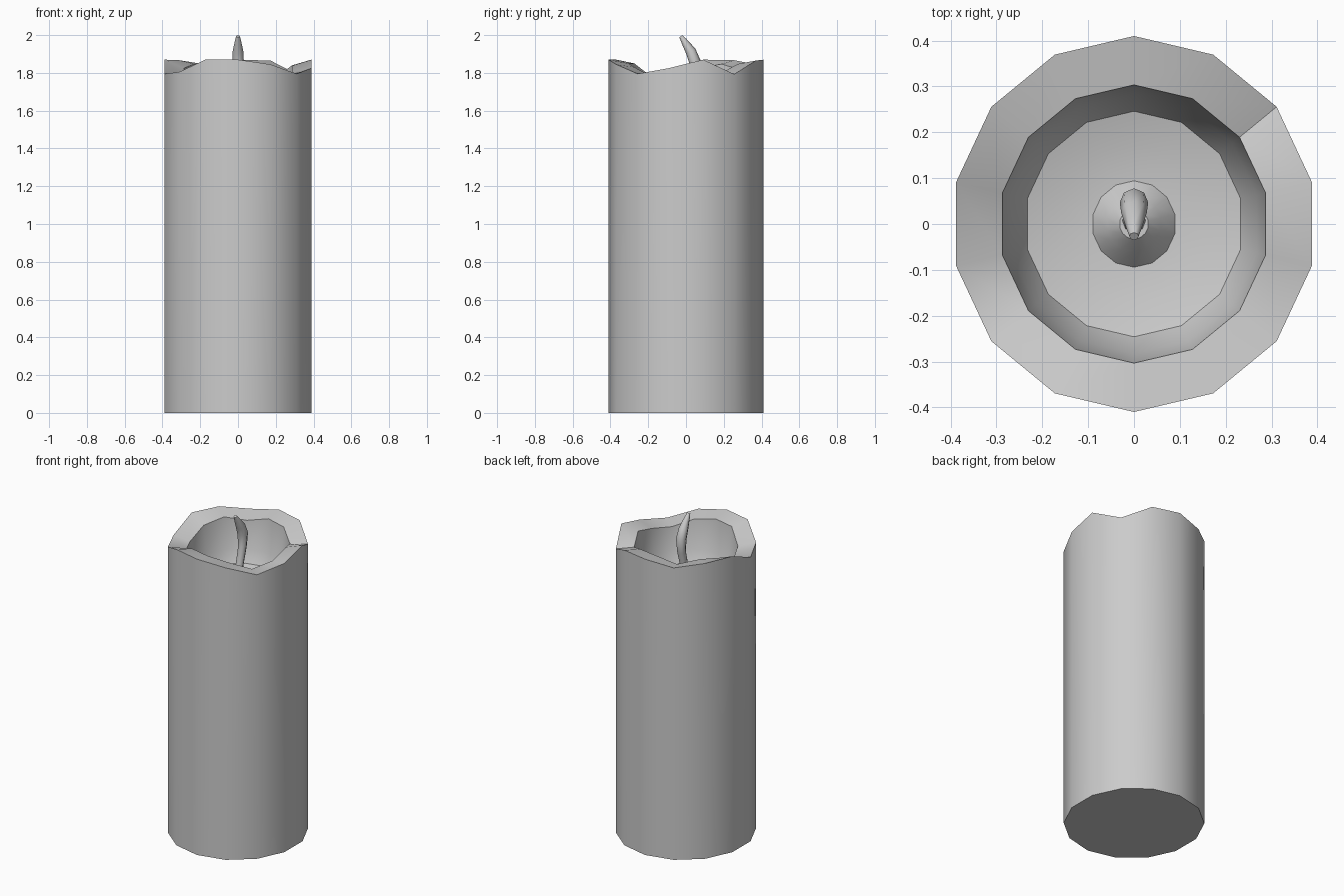
import bpy, bmesh, math
from mathutils import Vector

if "Cube" in bpy.data.objects:
    bpy.data.objects.remove(bpy.data.objects["Cube"])

N = 14            # sides of the candle
RX, RY = 0.398, 0.41


def ring(bm, scale, heights):
    """Elliptical ring of N vertices, counter-clockwise from the front (-y)."""
    verts = []
    for i in range(N):
        a = -math.pi / 2 + 2 * math.pi * i / N
        z = heights[i] if isinstance(heights, list) else heights
        verts.append(bm.verts.new((RX * scale * math.cos(a), RY * scale * math.sin(a), z)))
    return verts


def bridge(bm, lower, upper):
    n = len(lower)
    for i in range(n):
        j = (i + 1) % n
        bm.faces.new((lower[i], lower[j], upper[j], upper[i]))


def finish(bm, name, angle):
    bmesh.ops.recalc_face_normals(bm, faces=bm.faces[:])
    mesh = bpy.data.meshes.new(name)
    bm.to_mesh(mesh)
    bm.free()
    obj = bpy.data.objects.new(name, mesh)
    bpy.context.collection.objects.link(obj)
    bpy.ops.object.select_all(action='DESELECT')
    obj.select_set(True)
    bpy.context.view_layer.objects.active = obj
    bpy.ops.object.shade_smooth_by_angle(angle=math.radians(angle))
    return obj


# Candle body: wavy melted rim, hollow bowl and a small mound under the wick
outer_z = [1.87, 1.845, 1.795, 1.825, 1.87, 1.793, 1.865,
           1.87, 1.845, 1.867, 1.87, 1.795, 1.805, 1.87]
inner_z = [1.85, 1.83, 1.785, 1.805, 1.84, 1.80, 1.847,
           1.853, 1.82, 1.847, 1.825, 1.775, 1.785, 1.85]
bm = bmesh.new()
base = ring(bm, 1, 0)
rings = [base, ring(bm, 1, outer_z), ring(bm, 0.74, inner_z)]
for scale, z in [(0.69, 1.65), (0.60, 1.575), (0.42, 1.555),
                 (0.23, 1.55), (0.15, 1.59), (0.08, 1.62)]:
    rings.append(ring(bm, scale, z))
for a, b in zip(rings, rings[1:]):
    bridge(bm, a, b)
bm.faces.new(base[::-1])
bm.faces.new(rings[-1])
finish(bm, "candle_body", 40)

# Wick: bent tapering tube, listed as (y, z, radius)
path = [(0.0, 1.57, 0.028), (0.015, 1.67, 0.023), (0.045, 1.78, 0.025),
        (0.047, 1.86, 0.031), (0.025, 1.915, 0.028),
        (-0.012, 1.972, 0.016), (-0.027, 1.994, 0.010)]
SIDES = 8
bm = bmesh.new()
rings = []
for k, (y, z, r) in enumerate(path):
    p, q = path[max(k - 1, 0)], path[min(k + 1, len(path) - 1)]
    tangent = Vector((0, q[0] - p[0], q[1] - p[1])).normalized()
    across = Vector((1, 0, 0))
    normal = tangent.cross(across)
    rings.append([bm.verts.new(Vector((0, y, z)) + r * (math.cos(t) * across + math.sin(t) * normal))
                  for t in (2 * math.pi * i / SIDES for i in range(SIDES))])
for a, b in zip(rings, rings[1:]):
    bridge(bm, a, b)
bm.faces.new(rings[0][::-1])
bm.faces.new(rings[-1])
finish(bm, "wick", 50)
